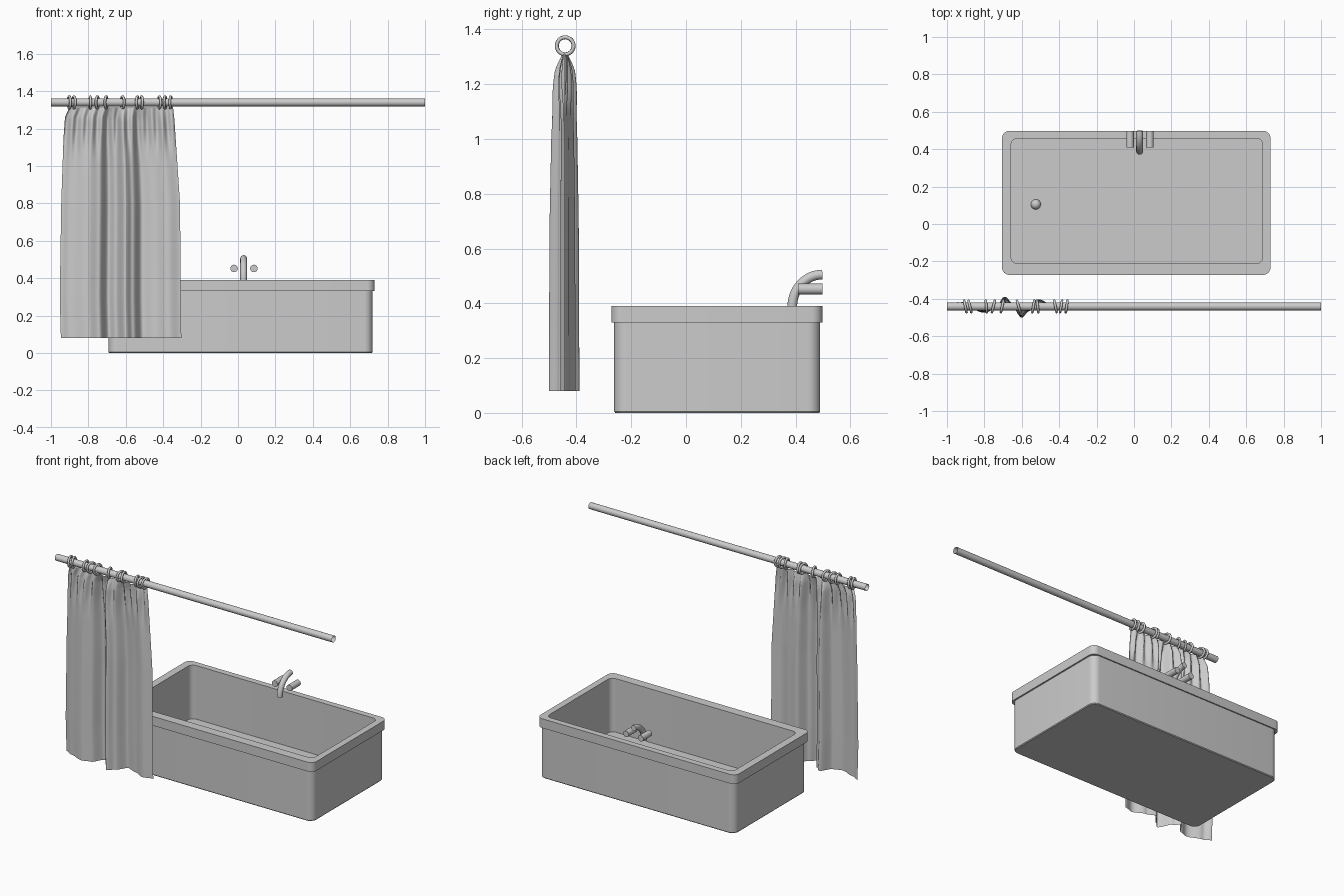
import bpy, bmesh, math
from mathutils import Vector

if "Cube" in bpy.data.objects:
    bpy.data.objects.remove(bpy.data.objects["Cube"])

ROD_Y, ROD_Z = -0.441, 1.34


def finish(name, bm, angle=35, normals=True):
    if normals:
        bmesh.ops.recalc_face_normals(bm, faces=bm.faces)
    mesh = bpy.data.meshes.new(name)
    bm.to_mesh(mesh)
    bm.free()
    ob = bpy.data.objects.new(name, mesh)
    bpy.context.collection.objects.link(ob)
    bpy.ops.object.select_all(action='DESELECT')
    ob.select_set(True)
    bpy.context.view_layer.objects.active = ob
    bpy.ops.object.shade_smooth_by_angle(angle=math.radians(angle))
    return ob


def rounded_rect(x0, x1, y0, y1, r, z, n=8):
    pts = []
    corners = [(x1 - r, y1 - r), (x0 + r, y1 - r), (x0 + r, y0 + r), (x1 - r, y0 + r)]
    for q, (cx, cy) in enumerate(corners):
        for i in range(n + 1):
            a = math.pi / 2 * (q + i / n)
            pts.append((cx + r * math.cos(a), cy + r * math.sin(a), z))
    return pts


def loft(bm, loops):
    rings = [[bm.verts.new(p) for p in loop] for loop in loops]
    for a, b in zip(rings, rings[1:]):
        for i in range(len(a)):
            j = (i + 1) % len(a)
            bm.faces.new((a[i], a[j], b[j], b[i]))
    bm.faces.new(rings[0][::-1])
    bm.faces.new(rings[-1])


# Tub: outer body, overhanging rim, hollow basin
body = (-0.692, 0.72, -0.262, 0.49)
rim = (-0.706, 0.73, -0.272, 0.498)
basin = (-0.657, 0.688, -0.212, 0.458)
bm = bmesh.new()
loft(bm, [
    rounded_rect(-0.688, 0.716, -0.258, 0.486, 0.041, 0),
    rounded_rect(*body, 0.045, 0.005),
    rounded_rect(*body, 0.045, 0.33),
    rounded_rect(*rim, 0.04, 0.33),
    rounded_rect(*rim, 0.04, 0.39),
    rounded_rect(*basin, 0.035, 0.39),
    rounded_rect(*basin, 0.035, 0.04),
])
finish("bathtub", bm)

# Domed drain plug on the basin floor
bpy.ops.mesh.primitive_uv_sphere_add(segments=24, ring_count=12, radius=0.027,
                                     location=(-0.525, 0.105, 0.04))
bpy.context.object.name = "drain_plug"
bpy.ops.object.shade_smooth()

# Tap handles
for name, x in (("tap_handle_left", -0.021), ("tap_handle_right", 0.085)):
    bpy.ops.mesh.primitive_cylinder_add(vertices=24, radius=0.02, depth=0.09,
                                        location=(x, 0.453, 0.452),
                                        rotation=(math.pi / 2, 0, 0))
    bpy.context.object.name = name
    bpy.ops.object.shade_smooth_by_angle(angle=math.radians(35))

# Curved spout: quarter ellipse swept by a circle
curve = bpy.data.curves.new("spout", 'CURVE')
curve.dimensions = '3D'
curve.bevel_depth = 0.018
curve.bevel_resolution = 5
curve.use_fill_caps = True
spline = curve.splines.new('POLY')
spline.points.add(14)
for i, p in enumerate(spline.points):
    a = math.pi / 2 * i / 14
    p.co = (0.03, 0.498 - 0.11 * math.cos(a), 0.388 + 0.117 * math.sin(a), 1)
bpy.context.collection.objects.link(bpy.data.objects.new("spout", curve))

# Curtain rod: open tube
bpy.ops.mesh.primitive_cylinder_add(vertices=32, radius=0.021, depth=2, end_fill_type='NOTHING',
                                    location=(0, ROD_Y, ROD_Z), rotation=(0, math.pi / 2, 0))
bpy.context.object.name = "curtain_rod"
bpy.ops.object.shade_smooth()

# Curtain rings, each turned a little on the rod
ring_x = [-0.902, -0.877, -0.79, -0.752, -0.705, -0.617, -0.538, -0.515, -0.42, -0.39, -0.36]
ring_turn = [12, 14, 4, -14, -12, 16, -10, 8, 12, -10, -8]
for i, (x, turn) in enumerate(zip(ring_x, ring_turn)):
    bpy.ops.mesh.primitive_torus_add(major_radius=0.031, minor_radius=0.007,
                                     major_segments=28, minor_segments=10,
                                     location=(x, ROD_Y, ROD_Z),
                                     rotation=(0, math.pi / 2, math.radians(turn)))
    bpy.context.object.name = f"curtain_ring_{i + 1}"
    bpy.ops.object.shade_smooth()

# Curtain: folds follow key points across the width and tighten towards the rod
folds = [(0.0, 0.025), (0.08, 0.0), (0.23, -0.033), (0.32, -0.015), (0.40, 0.052),
         (0.46, 0.02), (0.54, -0.06), (0.60, -0.025), (0.68, 0.038), (0.78, 0.015),
         (0.9, -0.018), (1.0, 0.0)]


def fold(u):
    for (u0, y0), (u1, y1) in zip(folds, folds[1:]):
        if u <= u1:
            t = (u - u0) / (u1 - u0)
            return y0 + (y1 - y0) * t * t * (3 - 2 * t)
    return folds[-1][1]


def keyed(table, z):
    for (z0, v0), (z1, v1) in zip(table, table[1:]):
        if z <= z1:
            return v0 + (v1 - v0) * (z - z0) / (z1 - z0)
    return table[-1][1]


left = [(0.08, -0.947), (0.3, -0.953), (0.8, -0.945), (1.15, -0.933), (1.26, -0.925), (1.312, -0.903)]
right = [(0.08, -0.303), (0.2, -0.305), (0.8, -0.31), (1.1, -0.33), (1.25, -0.34), (1.312, -0.347)]
depth = [(0.08, 1.0), (0.7, 0.95), (1.0, 0.85), (1.15, 0.7), (1.25, 0.5), (1.28, 0.3), (1.312, 0.03)]
NU, NV = 120, 50
bm = bmesh.new()
grid = []
for j in range(NV + 1):
    v = j / NV
    z = 0.08 + 1.232 * (1 - (1 - v) ** 1.4)
    x0, x1 = keyed(left, z), keyed(right, z)
    pleat = 0.012 * math.exp(-((z - 1.22) / 0.12) ** 2)
    row = []
    for i in range(NU + 1):
        u = i / NU
        y = ROD_Y + fold(u) * keyed(depth, z) + pleat * math.sin(u * 11 * math.tau)
        row.append(bm.verts.new((x0 + (x1 - x0) * u, y, z)))
    grid.append(row)
for a, b in zip(grid, grid[1:]):
    for i in range(NU):
        bm.faces.new((a[i], a[i + 1], b[i + 1], b[i]))
finish("shower_curtain", bm, 60, normals=False)
